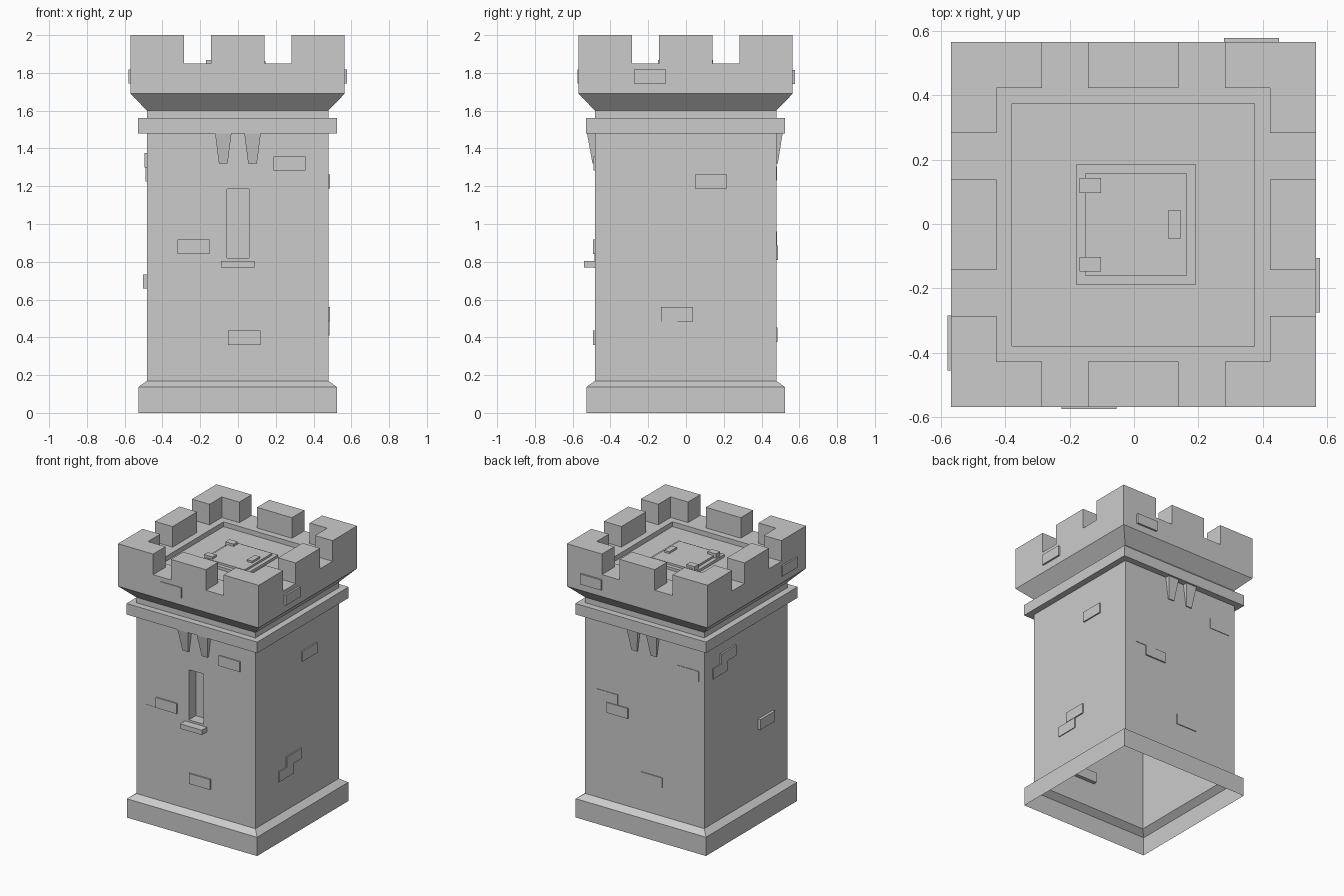
import bpy, bmesh
from mathutils import Vector

if "Cube" in bpy.data.objects:
    bpy.data.objects.remove(bpy.data.objects["Cube"])

OFF = -0.002  # tiny offset of the tower within its bounds


def finish(name, bm):
    bmesh.ops.recalc_face_normals(bm, faces=bm.faces[:])
    me = bpy.data.meshes.new(name)
    bm.to_mesh(me)
    bm.free()
    ob = bpy.data.objects.new(name, me)
    bpy.context.collection.objects.link(ob)
    return ob


def prism(name, pts, z0, z1):
    bm = bmesh.new()
    f = bm.faces.new([bm.verts.new((x, y, z0)) for x, y in pts])
    top = bmesh.ops.extrude_face_region(bm, geom=[f], use_keep_orig=True)["geom"]
    for v in top:
        if isinstance(v, bmesh.types.BMVert):
            v.co.z = z1
    return finish(name, bm)


def box(name, x0, x1, y0, y1, z0, z1):
    return prism(name, [(x0, y0), (x1, y0), (x1, y1), (x0, y1)], z0, z1)


# Tower shell: square profile stacked upward, open at the bottom
profile = [(0.525, 0), (0.525, 0.137), (0.48, 0.17), (0.48, 1.48), (0.527, 1.48),
           (0.527, 1.56), (0.48, 1.56), (0.48, 1.60), (0.567, 1.69),
           (0.567, 1.85), (0.377, 1.85), (0.377, 1.815)]
bm = bmesh.new()
prev = None
window = None
for h, z in profile:
    ring = [bm.verts.new((OFF + sx * h, OFF + sy * h, z))
            for sx, sy in ((-1, -1), (1, -1), (1, 1), (-1, 1))]
    if prev:
        for i in range(4):
            j = (i + 1) % 4
            f = bm.faces.new((prev[i], prev[j], ring[j], ring[i]))
            if i == 0 and z == 1.48 and h == 0.48:
                window = f
    prev = ring
bm.faces.new(prev)
# Arrow slit recessed into the front wall
bm.normal_update()
bmesh.ops.inset_individual(bm, faces=[window], thickness=0.1)
for v in window.verts:
    v.co.x = 0.058 if v.co.x > 0 else -0.058
    v.co.z = 1.185 if v.co.z > 0.8 else 0.82
slit = bmesh.ops.extrude_discrete_faces(bm, faces=[window])["faces"][0]
bmesh.ops.translate(bm, verts=slit.verts[:], vec=(0, 0.08, 0))
me = finish("tower_shell", bm).data
# keep outward orientation on the open shell
side = max(me.polygons, key=lambda p: p.center.x)
if side.normal.x < 0:
    me.flip_normals()

# Window sill
box("window_sill", -0.09, 0.087, -0.54, -0.46, 0.77, 0.805)

# Battlements: L-shaped corners and straight middle merlons
O, I, C, M = 0.567, 0.425, 0.284, 0.141
for sx in (-1, 1):
    for sy in (-1, 1):
        L = [(O, O), (C, O), (C, I), (I, I), (I, C), (O, C)]
        prism("corner_merlon", [(OFF + sx * x, OFF + sy * y) for x, y in L], 1.85, 2.0)
for s in (-1, 1):
    a, b = sorted((OFF + s * I, OFF + s * O))
    box("middle_merlon", a, b, OFF - M, OFF + M, 1.85, 2.0)
    box("middle_merlon", OFF - M, OFF + M, a, b, 1.85, 2.0)

# Roof hatch
box("hatch_frame", -0.18, 0.193, -0.188, 0.185, 1.81, 1.835)
box("hatch_lid", -0.152, 0.165, -0.16, 0.157, 1.82, 1.85)
for y in (-0.125, 0.12):
    box("hatch_hinge", -0.17, -0.103, y - 0.023, y + 0.023, 1.83, 1.867)
box("hatch_handle", 0.105, 0.146, -0.045, 0.042, 1.84, 1.864)

# Tapered corbels under the band, front and back
for s, top, low in ((-1, 0.525, 0.495), (1, 0.512, 0.486)):
    for cx in (-0.078, 0.077):
        bm = bmesh.new()
        rings = []
        for z, w, d in ((1.32, 0.023, low), (1.485, 0.044, top)):
            rings.append([bm.verts.new((cx + u * w, s * y, z))
                          for u, y in ((-1, d), (1, d), (1, 0.465), (-1, 0.465))])
        lo, hi = rings
        bm.faces.new(lo)
        bm.faces.new(hi)
        for i in range(4):
            j = (i + 1) % 4
            bm.faces.new((lo[i], lo[j], hi[j], hi[i]))
        finish("corbel", bm)

# Raised stones: side, start along wall, bottom height, outer face distance
stones = [
    ("front", 0.187, 1.282, 0.490), ("front", -0.052, 0.36, 0.492),
    ("front", -0.32, 0.842, 0.492), ("front", -0.403, 0.767, 0.484),
    ("front", -0.225, 1.743, 0.575),
    ("right", 0.048, 1.188, 0.488), ("right", -0.132, 0.485, 0.487),
    ("right", -0.216, 0.41, 0.484), ("right", -0.275, 1.743, 0.578),
    ("back", -0.44, 1.23, 0.482), ("back", 0.215, 0.885, 0.482),
    ("back", 0.13, 0.81, 0.488), ("back", -0.145, 0.376, 0.484),
    ("back", 0.28, 1.74, 0.578),
    ("left", 0.125, 1.30, 0.494), ("left", 0.215, 1.225, 0.490),
    ("left", -0.31, 0.658, 0.502), ("left", -0.455, 1.743, 0.58),
]
for where, a, z, d in stones:
    inner = 0.455 if z < 1.6 else 0.55
    s = -1 if where in ("front", "left") else 1
    p, q = sorted((s * inner, s * d))
    if where in ("front", "back"):
        box("stone_" + where, a, a + 0.17, p, q, z, z + 0.075)
    else:
        box("stone_" + where, p, q, a, a + 0.17, z, z + 0.075)
